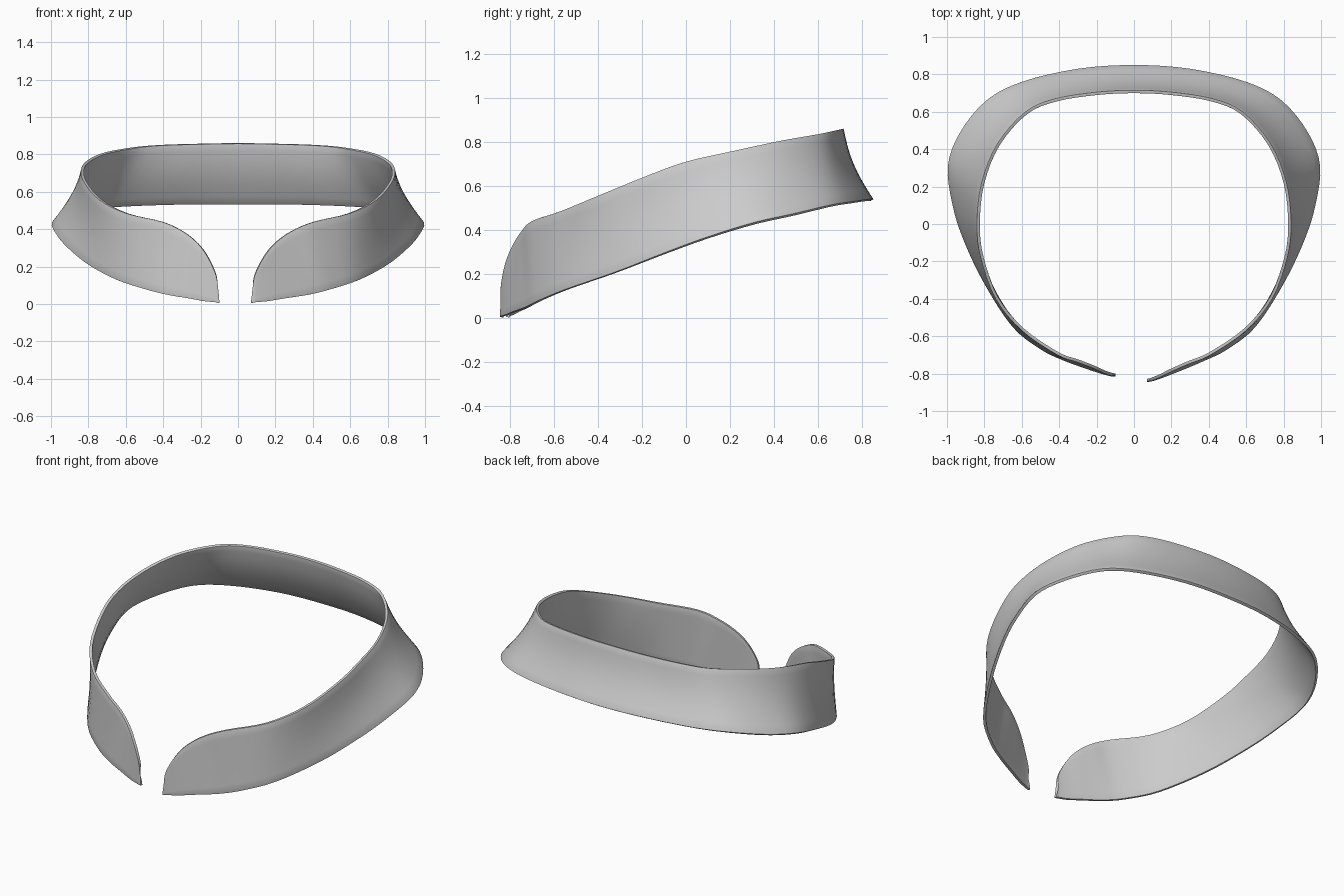
import bpy
import bmesh
import math
from mathutils import Vector

cube = bpy.data.objects.get("Cube")
if cube:
    bpy.data.objects.remove(cube, do_unlink=True)

STEPS = 4      # subdivisions between neighbouring stations
ROWS = 8       # rows of faces from lower edge to upper edge
THICKNESS = 0.016

# Half of the collar, front tip to centre back: (lower edge point, upper edge point)
STATIONS = [
    ((.07, -.845, .005), (.075, -.84, .06)),
    ((.10, -.84, .01), (.09, -.84, .15)),
    ((.16, -.82, .015), (.14, -.82, .25)),
    ((.25, -.785, .03), (.2, -.79, .325)),
    ((.38, -.73, .05), (.29, -.75, .39)),
    ((.5, -.67, .08), (.41, -.7, .44)),
    ((.65, -.55, .13), (.6, -.57, .485)),
    ((.8, -.32, .21), (.74, -.4, .555)),
    ((.91, -.09, .3), (.82, -.18, .645)),
    ((.97, .1, .37), (.84, 0, .71)),
    ((.995, .31, .435), (.815, .22, .76)),
    ((.93, .49, .475), (.73, .43, .805)),
    ((.79, .66, .515), (.58, .6, .835)),
    ((.6, .76, .53), (.42, .67, .85)),
    ((.3, .83, .54), (.2, .705, .857)),
    ((0, .85, .54), (0, .715, .86)),
]


def mirrored(point):
    """Opposite side; its front end sits slightly further back and out."""
    x, y, z = point
    near_tip = max(0, 1 - x / .4) if y < 0 else 0
    return (-x - .035 * near_tip, y + .035 * near_tip, z)


def smooth_path(points):
    """Catmull-Rom curve through the points."""
    pts = [Vector(p) for p in points]
    pts = [2 * pts[0] - pts[1]] + pts + [2 * pts[-1] - pts[-2]]
    path = []
    for a, b, c, d in zip(pts, pts[1:], pts[2:], pts[3:]):
        for i in range(STEPS):
            t = i / STEPS
            path.append(b + (c - a) * t / 2
                        + (a - 2.5 * b + 2 * c - d / 2) * t ** 2
                        + (1.5 * (b - c) + (d - a) / 2) * t ** 3)
    path.append(pts[-2])
    return path


def full_edge(index):
    half = [station[index] for station in STATIONS]
    return smooth_path(half + [mirrored(p) for p in reversed(half[:-1])])


def section(low, high):
    """Slightly concave strip from the lower edge to the upper edge."""
    inward = Vector((-low.x, -low.y, 0)).normalized()
    flare = min(1, max(0, (low.y + .6) / .6))
    return [low.lerp(high, r / ROWS)
            + inward * .022 * flare * math.sin(math.pi * r / ROWS)
            for r in range(ROWS + 1)]


# Collar band lofted between its two edges
bm = bmesh.new()
columns = [[bm.verts.new(p) for p in section(low, high)]
           for low, high in zip(full_edge(0), full_edge(1))]
for left, right in zip(columns, columns[1:]):
    for r in range(ROWS):
        bm.faces.new((left[r], right[r], right[r + 1], left[r + 1]))
mesh = bpy.data.meshes.new("collar_band")
bm.to_mesh(mesh)
bm.free()
collar = bpy.data.objects.new("collar_band", mesh)
bpy.context.collection.objects.link(collar)

# Cloth thickness towards the neck, with softly rounded rims
solid = collar.modifiers.new("thickness", "SOLIDIFY")
solid.thickness = THICKNESS
solid.offset = -1
bevel = collar.modifiers.new("soft_rim", "BEVEL")
bevel.width = THICKNESS * .3
bevel.segments = 2
bevel.limit_method = "ANGLE"
bevel.angle_limit = math.radians(50)

# Plain grey cloth
grey = bpy.data.materials.new("grey_cloth")
grey.use_nodes = True
colour = (.6, .6, .6, 1)
grey.diffuse_color = colour
grey.node_tree.nodes["Principled BSDF"].inputs["Base Color"].default_value = colour
mesh.materials.append(grey)

bpy.context.view_layer.objects.active = collar
collar.select_set(True)
bpy.ops.object.shade_smooth_by_angle(angle=math.radians(50))
